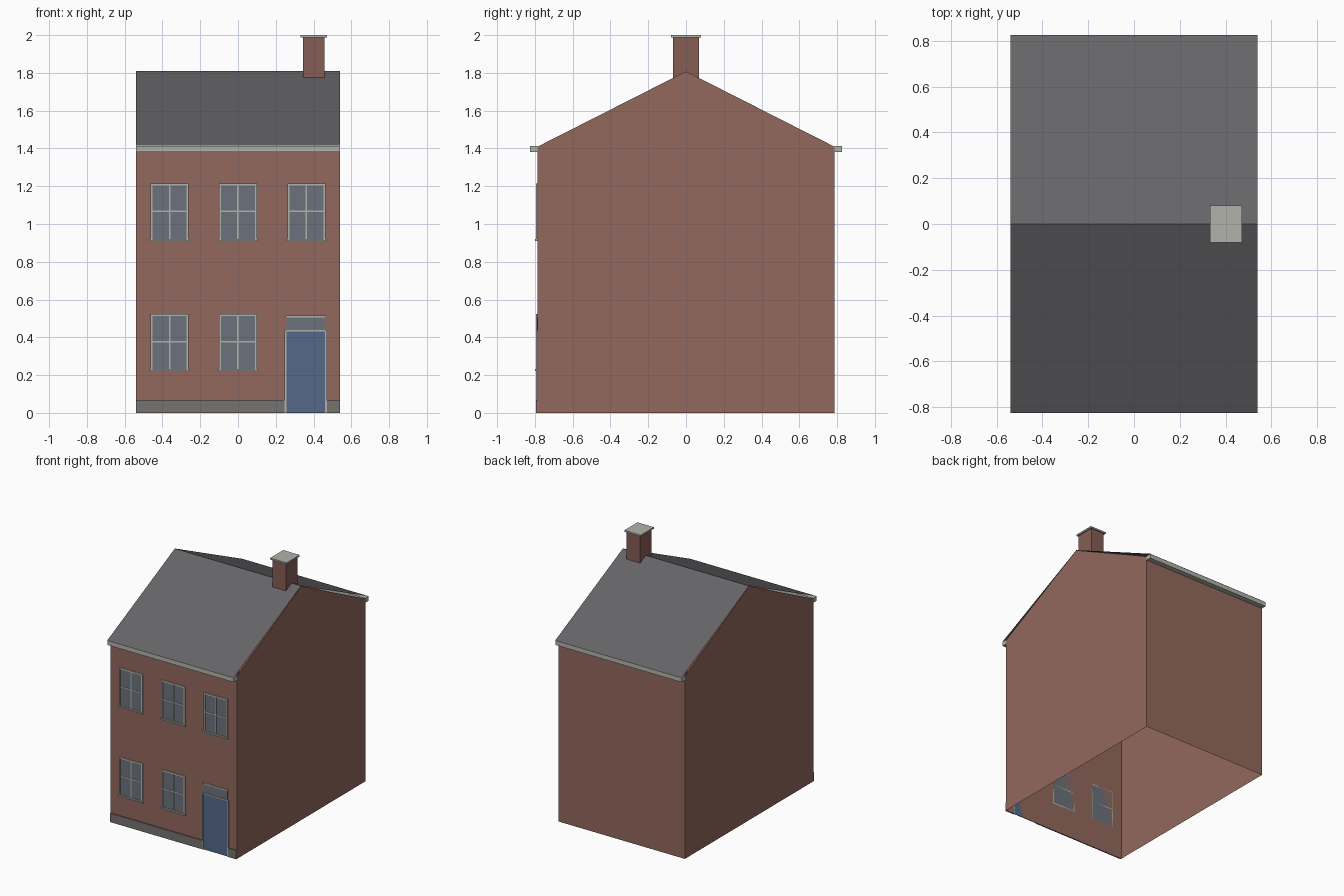
import bpy, bmesh

if "Cube" in bpy.data.objects:
    bpy.data.objects.remove(bpy.data.objects["Cube"])


def material(name, rgb):
    m = bpy.data.materials.new(name)
    m.diffuse_color = (*rgb, 1)
    m.use_nodes = True
    m.node_tree.nodes["Principled BSDF"].inputs["Base Color"].default_value = m.diffuse_color
    return m


BRICK = material("brick", (0.29, 0.14, 0.11))
CHIMNEY = material("chimney_brick", (0.24, 0.11, 0.09))
SLATE = material("slate", (0.13, 0.13, 0.14))
TRIM = material("trim", (0.45, 0.45, 0.41))
STONE = material("stone", (0.18, 0.17, 0.16))
GLASS = material("glass", (0.15, 0.17, 0.20))
BLUE = material("door_blue", (0.09, 0.14, 0.25))

W, D = 0.54, 0.785          # half width and half depth of the walls
EAVE_Y, EAVE_Z, RIDGE = 0.825, 1.415, 1.81


def finish(name, bm, mat):
    bmesh.ops.recalc_face_normals(bm, faces=bm.faces)
    me = bpy.data.meshes.new(name)
    bm.to_mesh(me)
    bm.free()
    me.materials.append(mat)
    ob = bpy.data.objects.new(name, me)
    bpy.context.collection.objects.link(ob)
    return ob


def boxes(name, mat, *bounds):
    """One object from boxes given as (x0, x1, y0, y1, z0, z1)."""
    bm = bmesh.new()
    for x0, x1, y0, y1, z0, z1 in bounds:
        for v in bmesh.ops.create_cube(bm, size=1)["verts"]:
            v.co = (x0 if v.co.x < 0 else x1,
                    y0 if v.co.y < 0 else y1,
                    z0 if v.co.z < 0 else z1)
    return finish(name, bm, mat)


def on_front(x0, x1, z0, z1, depth):
    return (x0, x1, -D - depth, -D, z0, z1)


def sweep_x(name, profile, mat, caps):
    """Sheet from a (y, z) profile swept across the house width."""
    bm = bmesh.new()
    ends = [[bm.verts.new((x, y, z)) for y, z in profile] for x in (-W, W)]
    a, b = ends
    for i in range(len(profile) - 1):
        bm.faces.new((a[i], a[i + 1], b[i + 1], b[i]))
    if caps:
        for e in ends:
            bm.faces.new(e)
    return finish(name, bm, mat)


# Wall shell, open underneath: front and back walls plus gables
bm = bmesh.new()
gables = [[bm.verts.new((x, y, z)) for y, z in
           ((-D, 0), (-D, 1.41), (0, RIDGE - 0.002), (D, 1.41), (D, 0))]
          for x in (-W, W)]
left, right = gables
for g in gables:
    bm.faces.new(g)
for i in (0, 3):
    bm.faces.new((left[i], left[i + 1], right[i + 1], right[i]))
finish("walls", bm, BRICK)

# Roof slopes and eaves boards
sweep_x("roof", [(-EAVE_Y, EAVE_Z), (0, RIDGE), (EAVE_Y, EAVE_Z)], SLATE, False)
boxes("front_eaves", TRIM, (-W, W, -EAVE_Y, -D, 1.38, EAVE_Z - 0.001))
boxes("back_eaves", TRIM, (-W, W, D, EAVE_Y, 1.38, EAVE_Z - 0.001))

# Chimney and cap
boxes("chimney_stack", CHIMNEY, (0.343, 0.459, -0.07, 0.07, 1.70, 1.988))
boxes("chimney_cap", TRIM, (0.331, 0.471, -0.08, 0.08, 1.988, 2.0))

# Plinth, front only, interrupted by the door
boxes("plinth", STONE, on_front(-W, 0.247, 0, 0.068, 0.009),
      on_front(0.471, W, 0, 0.068, 0.009))


# Windows with glazing bars and sills
def window(tag, cx, z0, z1):
    h, t, mid = 0.101, 0.011, (z0 + z1) / 2
    boxes(tag + "_glass", GLASS, on_front(cx - h + t, cx + h - t, z0, z1 - t, 0.003))
    boxes(tag + "_frame", TRIM,
          on_front(cx - h, cx - h + t, z0, z1, 0.008),
          on_front(cx + h - t, cx + h, z0, z1, 0.008),
          on_front(cx - h + t, cx + h - t, z1 - t, z1, 0.008),
          on_front(cx - 0.004, cx + 0.004, z0, z1 - t, 0.006),
          on_front(cx - h + t, cx + h - t, mid - 0.004, mid + 0.004, 0.006))
    boxes(tag + "_sill", TRIM, on_front(cx - 0.107, cx + 0.107, z0 - 0.01, z0, 0.015))


for i, cx in enumerate((-0.362, 0, 0.362)):
    window(f"upper_window_{i + 1}", cx, 0.92, 1.214)
    if i < 2:
        window(f"lower_window_{i + 1}", cx, 0.232, 0.523)

# Door, door frame and transom light
boxes("door", BLUE, on_front(0.258, 0.46, 0, 0.43, 0.004))
boxes("door_frame", TRIM, on_front(0.247, 0.258, 0, 0.438, 0.009),
      on_front(0.46, 0.471, 0, 0.438, 0.009),
      on_front(0.258, 0.46, 0.43, 0.438, 0.009))
boxes("transom_glass", GLASS, on_front(0.256, 0.463, 0.438, 0.506, 0.004))
boxes("transom_lintel", TRIM, on_front(0.252, 0.466, 0.506, 0.515, 0.009))
